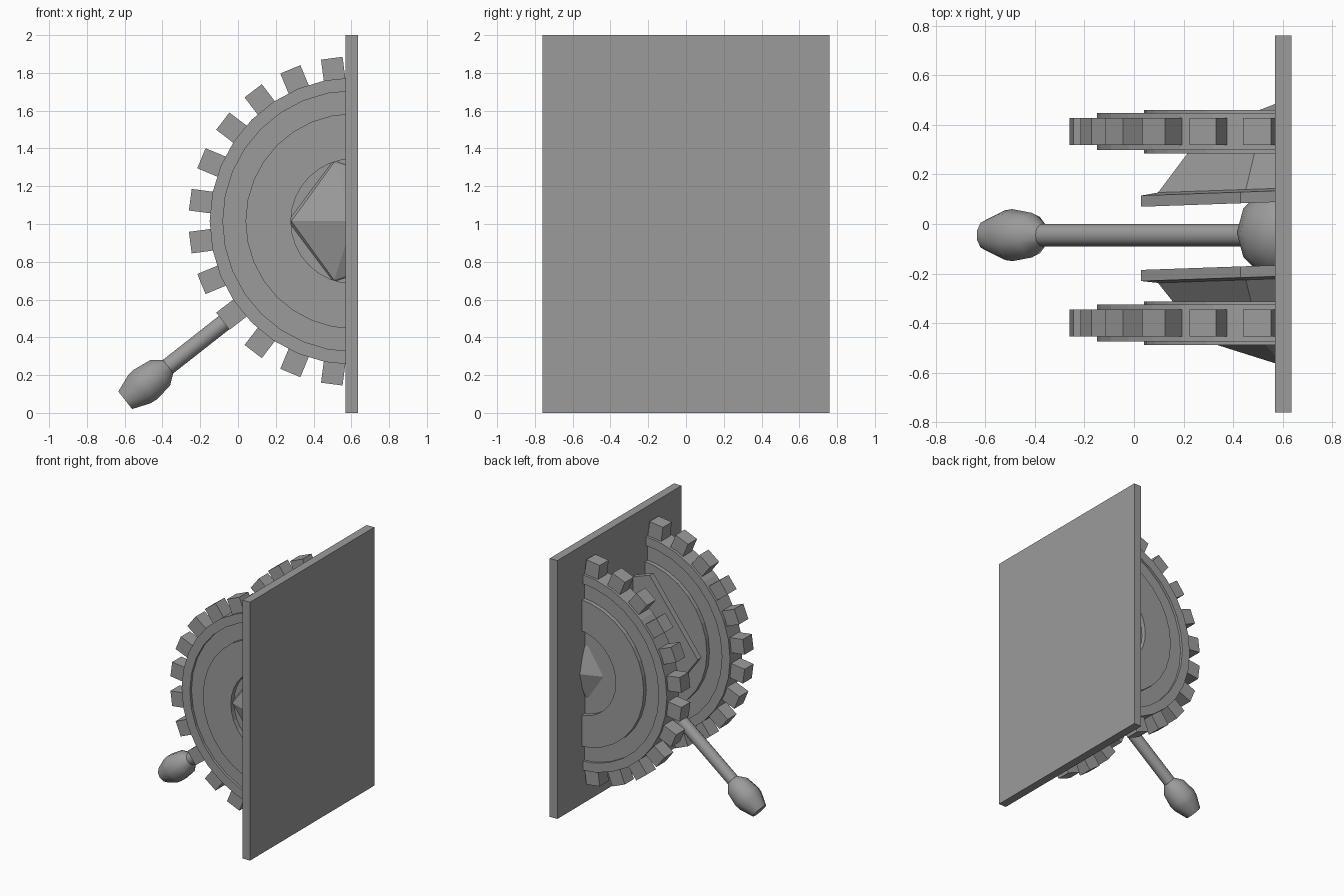
import bpy, bmesh, math
from mathutils import Vector, Matrix

if "Cube" in bpy.data.objects:
    bpy.data.objects.remove(bpy.data.objects["Cube"])

grey = bpy.data.materials.new("plain_grey")
grey.diffuse_color = (0.33, 0.33, 0.33, 1)
grey.use_nodes = True
grey.node_tree.nodes["Principled BSDF"].inputs["Base Color"].default_value = grey.diffuse_color

CX, CZ = 0.61, 1.015      # shared wheel axis
WALL = 0.60               # parts end inside the plate


def finish(name, bm, smooth=False):
    bmesh.ops.recalc_face_normals(bm, faces=bm.faces)
    me = bpy.data.meshes.new(name)
    bm.to_mesh(me)
    bm.free()
    me.materials.append(grey)
    ob = bpy.data.objects.new(name, me)
    bpy.context.collection.objects.link(ob)
    if smooth:
        bpy.context.view_layer.objects.active = ob
        ob.select_set(True)
        bpy.ops.object.shade_smooth_by_angle(angle=math.radians(50))
        ob.select_set(False)
    return ob


def lathe(profile, n, phase, matrix):
    """Revolve (radius, height) points about local Z; ends are capped."""
    bm = bmesh.new()
    rings = []
    for r, h in profile:
        if r == 0:
            rings.append([bm.verts.new((0, 0, h))] * n)
        else:
            rings.append([bm.verts.new((r * math.cos(phase + k * math.tau / n),
                                        r * math.sin(phase + k * math.tau / n), h))
                          for k in range(n)])
    for a, b in zip(rings, rings[1:]):
        for k in range(n):
            j = (k + 1) % n
            quad = list(dict.fromkeys([a[k], a[j], b[j], b[k]]))
            bm.faces.new(quad)
    for ring in (rings[0], rings[-1]):
        if ring[0] != ring[1]:
            bm.faces.new(ring)
    bm.transform(matrix)
    return bm


def clip(bm):
    """Cut away everything behind the plate face and close the cut."""
    res = bmesh.ops.bisect_plane(bm, geom=bm.verts[:] + bm.edges[:] + bm.faces[:],
                                 plane_co=(WALL, 0, 0), plane_no=(1, 0, 0), clear_outer=True)
    edges = [e for e in res["geom_cut"] if isinstance(e, bmesh.types.BMEdge)]
    bmesh.ops.contextual_create(bm, geom=edges)
    return bm


def axis_y(y, s, tilt=0.0):
    """Local Z becomes s * Y, with a slight tilt across x."""
    return Matrix(((1, 0, 0, CX), (tilt, 0, s, y), (0, 1, 0, CZ), (0, 0, 0, 1)))


# Backing plate
bm = bmesh.new()
bmesh.ops.create_cube(bm, size=1, matrix=Matrix.Translation((0.6025, 0, 1))
                      @ Matrix.Diagonal((0.065, 1.52, 2, 1)))
finish("backing_plate", bm)

# Two half-sunk gears with a pentagonal hub each
half = [(0, .05), (.33, .05), (.33, .0875), (.57, .0875),
        (.57, .055), (.69, .055), (.69, .075), (.76, .075)]
gear_profile = half + [(r, -h) for r, h in reversed(half)]
c36 = math.cos(math.pi / 5)
hub_profile = [(0, 0), (.47 / c36, 0), (.47 / c36, .045), (.415 / c36, .055),
               (.265 / c36, .295), (0, .41)]

for label, gy, hy, s in (("front", -.40, -.165, -1), ("rear", .373, .09, 1)):
    finish(label + "_gear_wheel", clip(lathe(gear_profile, 32, 0, axis_y(gy, s))))
    finish(label + "_hub_cone",
           clip(lathe(hub_profile, 5, math.pi / 5, axis_y(hy, s, 0.035))))
    # Teeth every 15 degrees on the exposed half
    bm = bmesh.new()
    for k in range(12):
        ang = math.radians(-82.5 + 15 * k)
        m = (Matrix.Translation((CX, gy, CZ)) @ Matrix.Rotation(ang, 4, 'Y')
             @ Matrix.Translation((-.805, 0, 0)) @ Matrix.Diagonal((.13, .11, .115, 1)))
        bmesh.ops.create_cube(bm, size=1, matrix=m)
    finish(label + "_gear_teeth", bm)

# Lever: pivot ball, shaft and grip, all along one direction
LY = -.045
d = Vector((-1.12, 0, -.88)).normalized()
lever = Matrix.Translation((CX, LY, CZ)) @ d.to_track_quat('Z', 'Y').to_matrix().to_4x4()

bm = bmesh.new()
bmesh.ops.create_uvsphere(bm, u_segments=12, v_segments=8, radius=.195,
                          matrix=Matrix.Translation((CX, -.035, CZ)))
finish("pivot_ball", clip(bm), True)
finish("lever_shaft", lathe([(.045, .05), (.045, 1.34)], 16, 0, lever), True)
finish("lever_grip", lathe([(.045, 1.245), (.09, 1.30), (.105, 1.40), (.1, 1.44),
                            (.062, 1.535)], 10, 0, lever), True)
